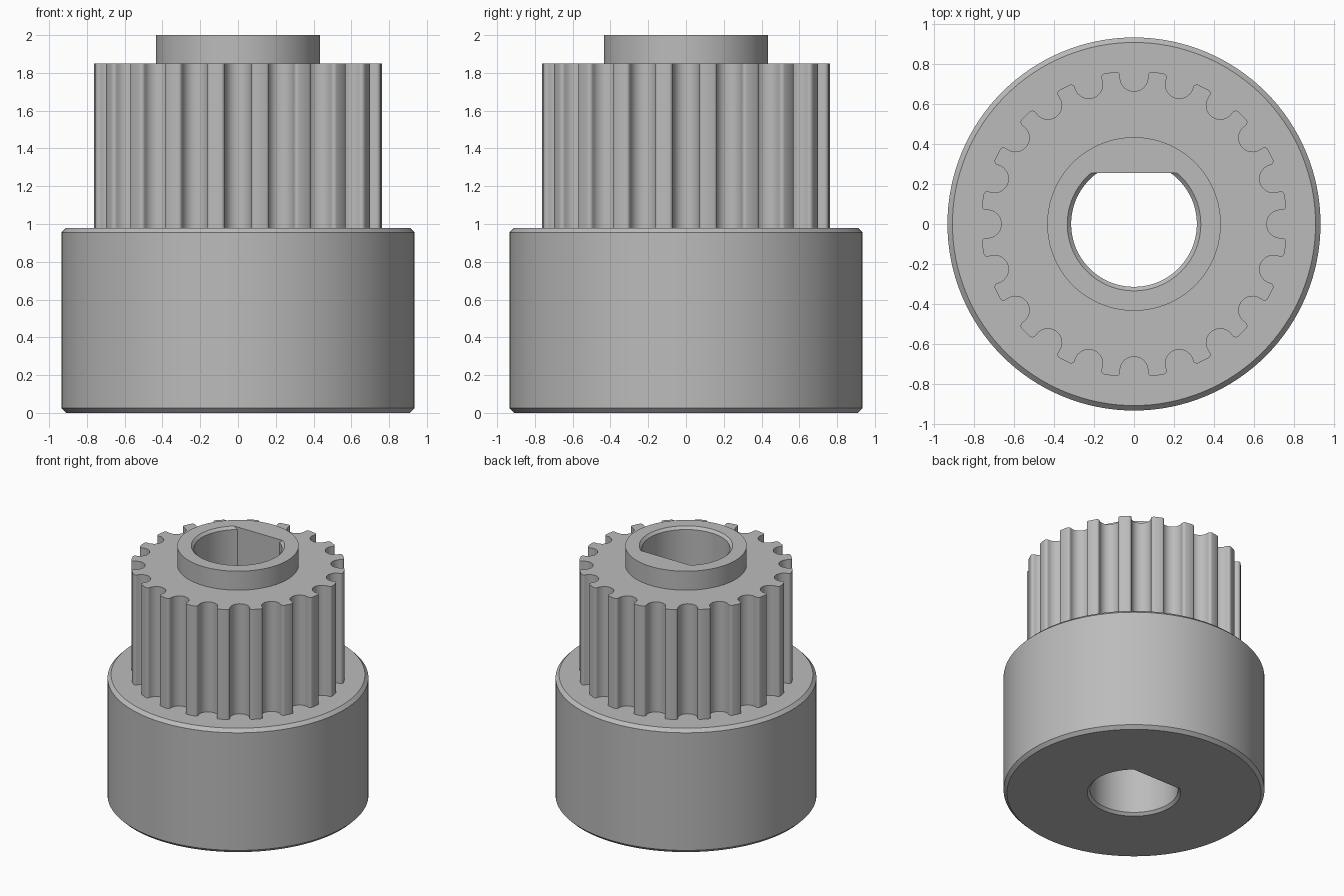
import bpy
import bmesh
from math import sin, cos, pi, asin, radians
from mathutils import Matrix, Vector

SEGMENTS = 128
TEETH = 20

cube = bpy.data.objects.get("Cube")
if cube:
    bpy.data.objects.remove(cube, do_unlink=True)

steel = bpy.data.materials.new("grey_steel")
steel.use_nodes = True
colour = (0.5, 0.5, 0.5, 1)
steel.diffuse_color = colour
steel.node_tree.nodes["Principled BSDF"].inputs["Base Color"].default_value = colour


def loft(name, loops):
    """Closed solid through a stack of equal-length loops of points."""
    bm = bmesh.new()
    rings = [[bm.verts.new(p) for p in loop] for loop in loops]
    n = len(rings[0])
    for low, high in zip(rings, rings[1:]):
        for i in range(n):
            j = (i + 1) % n
            bm.faces.new((low[i], low[j], high[j], high[i]))
    bm.faces.new(rings[0][::-1])
    bm.faces.new(rings[-1])
    bmesh.ops.recalc_face_normals(bm, faces=bm.faces)
    mesh = bpy.data.meshes.new(name)
    bm.to_mesh(mesh)
    bm.free()
    mesh.materials.append(steel)
    obj = bpy.data.objects.new(name, mesh)
    bpy.context.collection.objects.link(obj)
    return obj


def circle(r, z):
    return [(r * cos(2 * pi * i / SEGMENTS), r * sin(2 * pi * i / SEGMENTS), z)
            for i in range(SEGMENTS)]


def d_shape(r, z, flat=0.255):
    """Circle cut off by a flat on the +y side."""
    start = pi - asin(flat / r)
    sweep = pi + 2 * asin(flat / r)
    return [(r * cos(start + sweep * i / SEGMENTS),
             r * sin(start + sweep * i / SEGMENTS), z) for i in range(SEGMENTS + 1)]


def tooth_outline(z):
    """Round-bottomed grooves with rounded tooth tips, repeated about z."""
    groove_r, groove_y, tip = 0.07, 0.735, 0.02
    half = []
    for i in range(9):
        a = pi / 2 * i / 8
        half.append((groove_r * sin(a), groove_y - groove_r * cos(a)))
    for i in range(6):
        a = pi / 2 * i / 5
        half.append((groove_r + tip - tip * cos(a), groove_y + 0.008 + tip * sin(a)))
    groove = [(-x, y) for x, y in half[:0:-1]] + half
    crown = radians(180 / TEETH)
    groove.append((0.768 * sin(crown), 0.768 * cos(crown)))
    points = []
    for k in range(TEETH):
        turn = Matrix.Rotation(-2 * pi * k / TEETH, 3, 'Z')
        points += [turn @ Vector((x, y, z)) for x, y in groove]
    return points


def combine(target, other, operation):
    mod = target.modifiers.new(operation.lower(), 'BOOLEAN')
    mod.operation = operation
    mod.solver = 'EXACT'
    mod.object = other
    bpy.context.view_layer.objects.active = target
    bpy.ops.object.modifier_apply(modifier=mod.name)
    bpy.data.objects.remove(other, do_unlink=True)


# Wide chamfered flange, toothed barrel and hub collar
pulley = loft("toothed_pulley", [circle(0.91, 0), circle(0.935, 0.025),
                                 circle(0.935, 0.955), circle(0.91, 0.98)])
barrel = loft("toothed_barrel", [tooth_outline(0.5), tooth_outline(1.85)])
collar = loft("hub_collar", [circle(0.435, 0.7), circle(0.435, 2)])

# D-shaped shaft bore, chamfered at both ends
bore = loft("shaft_bore", [d_shape(0.355, -0.02), d_shape(0.315, 0.02),
                           d_shape(0.315, 1.98), d_shape(0.355, 2.02)])

combine(pulley, barrel, 'UNION')
combine(pulley, collar, 'UNION')
combine(pulley, bore, 'DIFFERENCE')

# Smooth the round walls, keep the machined edges crisp
bpy.ops.object.select_all(action='DESELECT')
pulley.select_set(True)
bpy.context.view_layer.objects.active = pulley
bpy.ops.object.shade_smooth_by_angle(angle=radians(30))
